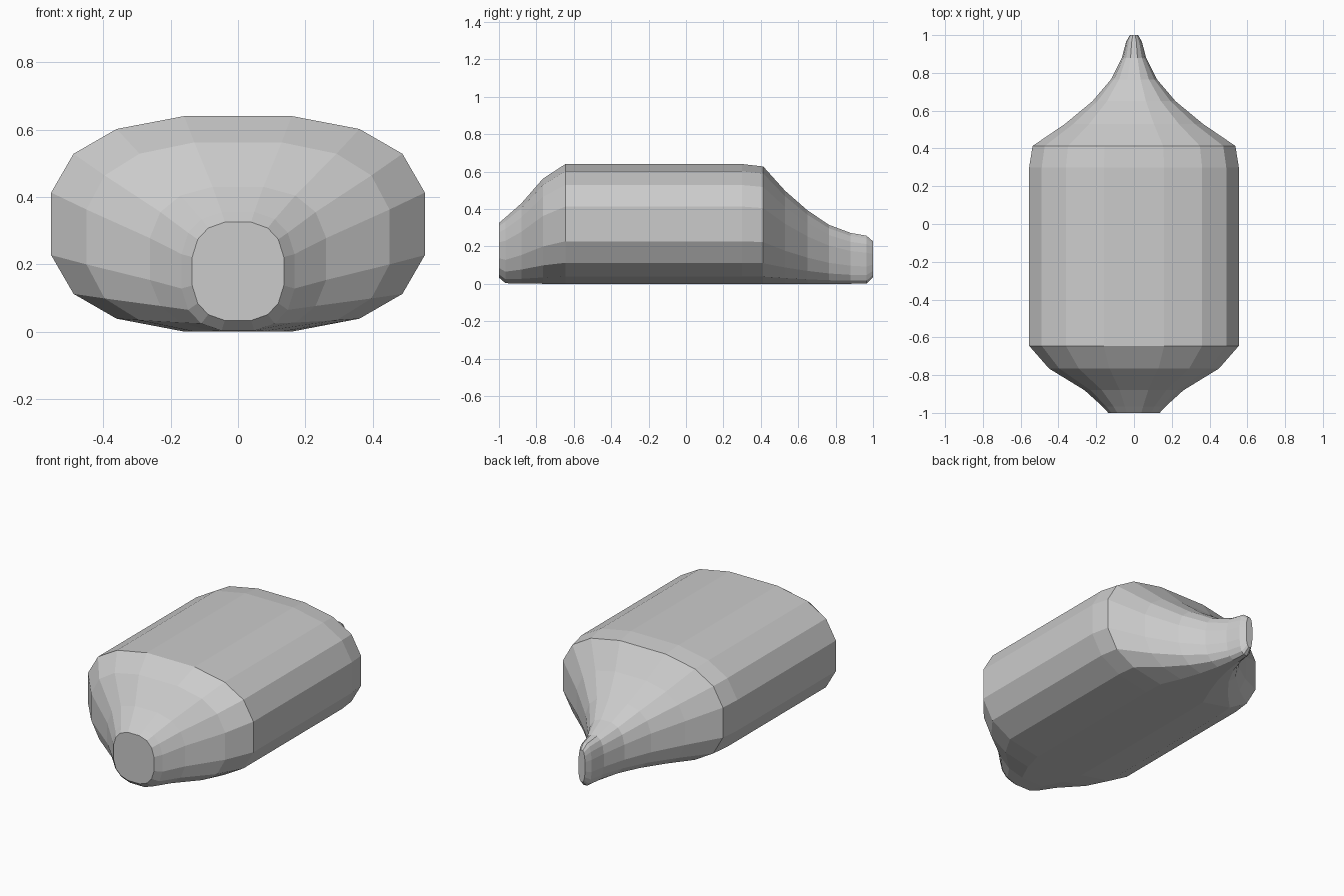
import bpy, bmesh

if "Cube" in bpy.data.objects:
    bpy.data.objects.remove(bpy.data.objects["Cube"])

# Rounded 16-sided unit cross-section, mirrored from one quadrant
quad = [(1, .29), (.88, .65), (.65, .88), (.288, 1)]
half = quad + [(-x, z) for x, z in reversed(quad)]
section = half + [(-x, -z) for x, z in half]

# Stations along the body: y, half width, bottom, top
stations = [
    (-1.0, .136, .033, .325), (-.965, .168, .003, .355), (-.88, .262, .001, .43),
    (-.765, .45, 0, .562), (-.645, .555, 0, .64), (.30, .555, 0, .64),
    (.413, .537, 0, .627), (.53, .365, 0, .497), (.65, .22, 0, .392),
    (.765, .122, 0, .315), (.88, .064, 0, .272), (.965, .042, .001, .257),
    (1.0, .022, .035, .227),
]

# Loft the hull through the stations
bm = bmesh.new()
rings = []
for y, w, low, high in stations:
    mid, h = (low + high) / 2, (high - low) / 2
    rings.append([bm.verts.new((x * w, y, mid + z * h)) for x, z in section])
n = len(section)
for a, b in zip(rings, rings[1:]):
    for i in range(n):
        j = (i + 1) % n
        bm.faces.new((a[i], a[j], b[j], b[i]))

# Flat end caps
bm.faces.new(rings[0])
bm.faces.new(rings[-1])
bmesh.ops.recalc_face_normals(bm, faces=bm.faces)

mesh = bpy.data.meshes.new("tapered_body")
bm.to_mesh(mesh)
bm.free()
bpy.context.collection.objects.link(bpy.data.objects.new("tapered_body", mesh))
